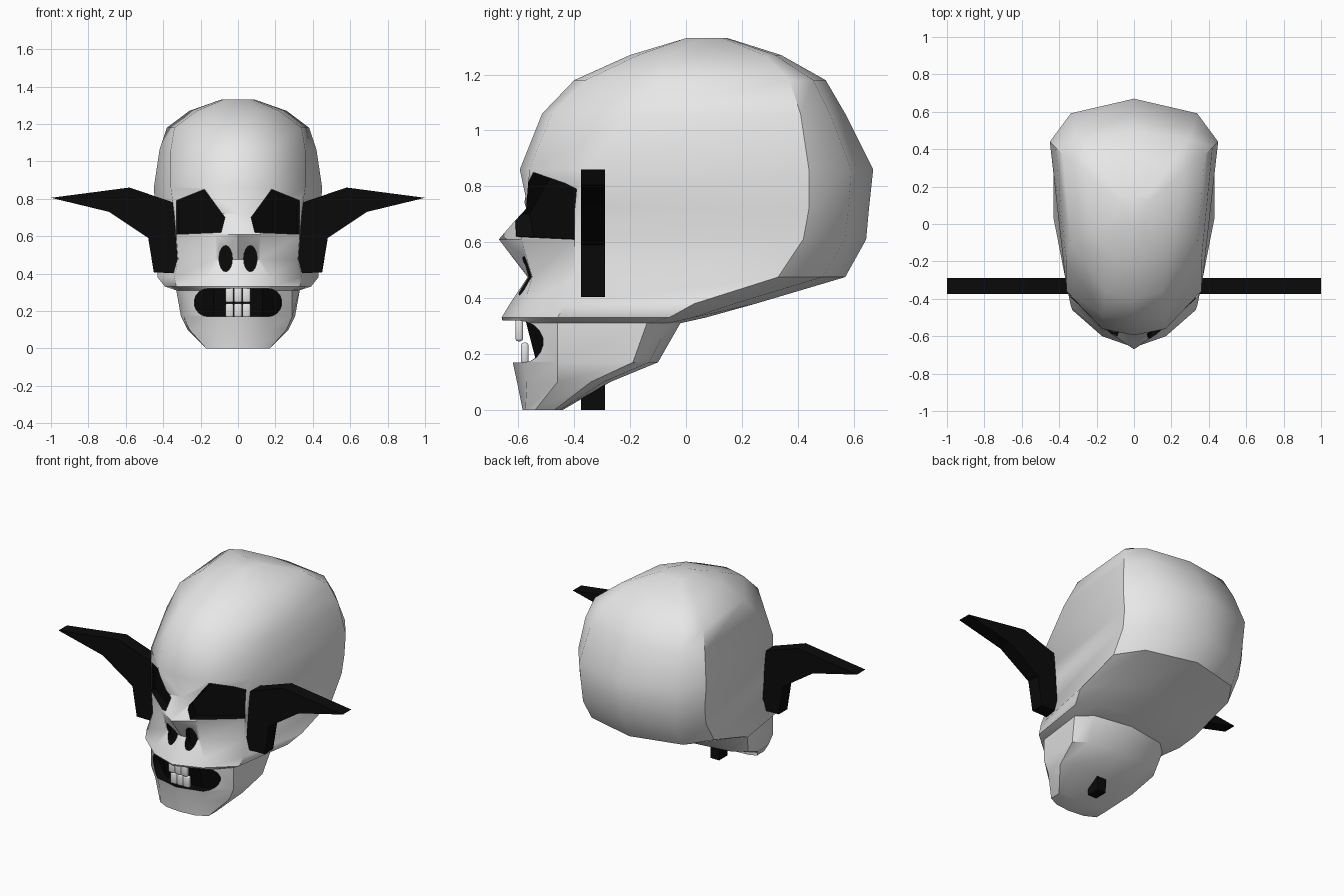
import bpy, bmesh, math

if "Cube" in bpy.data.objects:
    bpy.data.objects.remove(bpy.data.objects["Cube"])


def material(name, v):
    m = bpy.data.materials.new(name)
    m.diffuse_color = (v, v, v, 1)
    m.use_nodes = True
    m.node_tree.nodes["Principled BSDF"].inputs["Base Color"].default_value = m.diffuse_color
    return m


bone = material("bone", 0.8)
black = material("black", 0.003)


def finish(name, bm, mats, index=0):
    bmesh.ops.recalc_face_normals(bm, faces=bm.faces)
    for f in bm.faces:
        f.material_index = index
    me = bpy.data.meshes.new(name)
    bm.to_mesh(me)
    bm.free()
    for m in mats:
        me.materials.append(m)
    ob = bpy.data.objects.new(name, me)
    bpy.context.collection.objects.link(ob)
    return ob


def bridge(bm, rings):
    """Skin a list of closed rings and cap both ends."""
    rings = [[bm.verts.new(p) for p in r] for r in rings]
    for a, b in zip(rings, rings[1:]):
        for i in range(len(a)):
            j = (i + 1) % len(a)
            bm.faces.new((a[i], a[j], b[j], b[i]))
    bm.faces.new(rings[0])
    bm.faces.new(rings[-1])


def prism(bm, outline, front, back):
    """Extrude an (x, z) outline along y; back may depend on x."""
    bridge(bm, [[(x, front, z) for x, z in outline],
                [(x, back(x), z) for x, z in outline]])


def smooth(ob, angle):
    bpy.ops.object.select_all(action='DESELECT')
    bpy.context.view_layer.objects.active = ob
    ob.select_set(True)
    bpy.ops.object.shade_smooth_by_angle(angle=math.radians(angle))


# Skull: horizontal sections
# z, front y, face corner x y, temple x y, widest x y, back y
levels = [
    (0.00, -.585, .10, -.575, .17, -.54, .17, -.47, -.44),
    (0.10, -.605, .15, -.57, .26, -.46, .27, -.34, -.27),
    (0.17, -.62, .16, -.58, .29, -.46, .305, -.19, -.10),
    (0.31, -.655, .17, -.585, .29, -.46, .33, -.14, -.02),
    (0.33, -.66, .17, -.60, .33, -.46, .39, -.06, .07),
    (0.38, -.63, .17, -.58, .34, -.43, .43, .03, .25),
    (0.475, -.567, .12, -.55, .32, -.40, .43, .33, .57),
    (0.61, -.67, .12, -.59, .33, -.40, .435, .42, .645),
    (0.72, -.565, .12, -.575, .34, -.39, .44, .44, .655),
    (0.86, -.595, .17, -.56, .36, -.36, .45, .44, .67),
    (1.06, -.515, .17, -.48, .36, -.20, .42, .41, .57),
    (1.18, -.40, .15, -.36, .34, -.10, .38, .37, .50),
    (1.27, -.20, .12, -.17, .22, -.05, .26, .28, .34),
    (1.33, 0, .05, 0, .08, .05, .09, .13, .15),
]
rings = []
for z, yf, ax, ay, bx, by, w, yw, yb in levels:
    half = [(ax, ay), (bx, by), (w, yw), (.75 * w, yw + .66 * (yb - yw))]
    loop = [(0, yf)] + half + [(0, yb)] + [(-x, y) for x, y in reversed(half)]
    rings.append([(x, y, z) for x, y in loop])
bm = bmesh.new()
bridge(bm, rings)
skull = finish("skull", bm, [bone, black])

# Black openings: eye sockets, nostrils and mouth cut from the skull
eye = [(.07, .70), (.18, .85), (.33, .79), (.33, .61), (.09, .62)]
circle = [2 * math.pi * i / 16 for i in range(16)]
bm = bmesh.new()
for s in (1, -1):
    prism(bm, [(s * x, z) for x, z in eye], -.9,
          lambda x: -.56 + .75 * (abs(x) - .07))
    prism(bm, [(s * (.066 + .036 * math.cos(a)), .48 + .07 * math.sin(a))
               for a in circle], -.9, lambda x: -.53)
arc = [math.radians(-90 + 20 * i) for i in range(10)]
mouth = [(.16 + .075 * math.cos(a), .245 + .075 * math.sin(a)) for a in arc]
mouth += [(-x, z) for x, z in reversed(mouth)]
prism(bm, mouth, -.9, lambda x: -.45)
cutter = finish("opening_cutter", bm, [bone, black], 1)
mod = skull.modifiers.new("openings", 'BOOLEAN')
mod.operation = 'DIFFERENCE'
mod.solver = 'EXACT'
mod.object = cutter
bpy.context.view_layer.objects.active = skull
bpy.ops.object.modifier_apply(modifier=mod.name)
bpy.data.objects.remove(cutter)
smooth(skull, 40)

# Sloping dark surface behind the teeth
bm = bmesh.new()
bridge(bm, [[(-.23, -.44, z), (-.23, -.49 + d, z), (-.13, -.575 + d, z),
             (.13, -.575 + d, z), (.23, -.49 + d, z), (.23, -.44, z)]
            for z, d in ((.168, .04), (.322, 0))])
finish("mouth_interior", bm, [black])

# Teeth: two rows of three
for row, y, z, h in (("upper", -.597, .285, .08), ("lower", -.577, .203, .075)):
    for i in (-1, 0, 1):
        bm = bmesh.new()
        bmesh.ops.create_cube(bm, size=1)
        for v in bm.verts:
            v.co = (v.co.x * .044 + i * .045, v.co.y * .028 + y, v.co.z * h + z)
        bmesh.ops.bevel(bm, geom=bm.edges[:], offset=.01, segments=2,
                        profile=.5, affect='EDGES')
        smooth(finish(f"{row}_tooth_{i + 2}", bm, [bone]), 60)

# Side horns: one flat plate passing through the head
horn = [(.03, 0), (.04, .40), (.45, .405), (.48, .59), (.69, .73),
        (1.0, .805), (.58, .86), (.36, .785), (.20, .70)]
bm = bmesh.new()
prism(bm, horn + [(-x, z) for x, z in reversed(horn)], -.375, lambda x: -.29)
finish("horn_plate", bm, [black])
